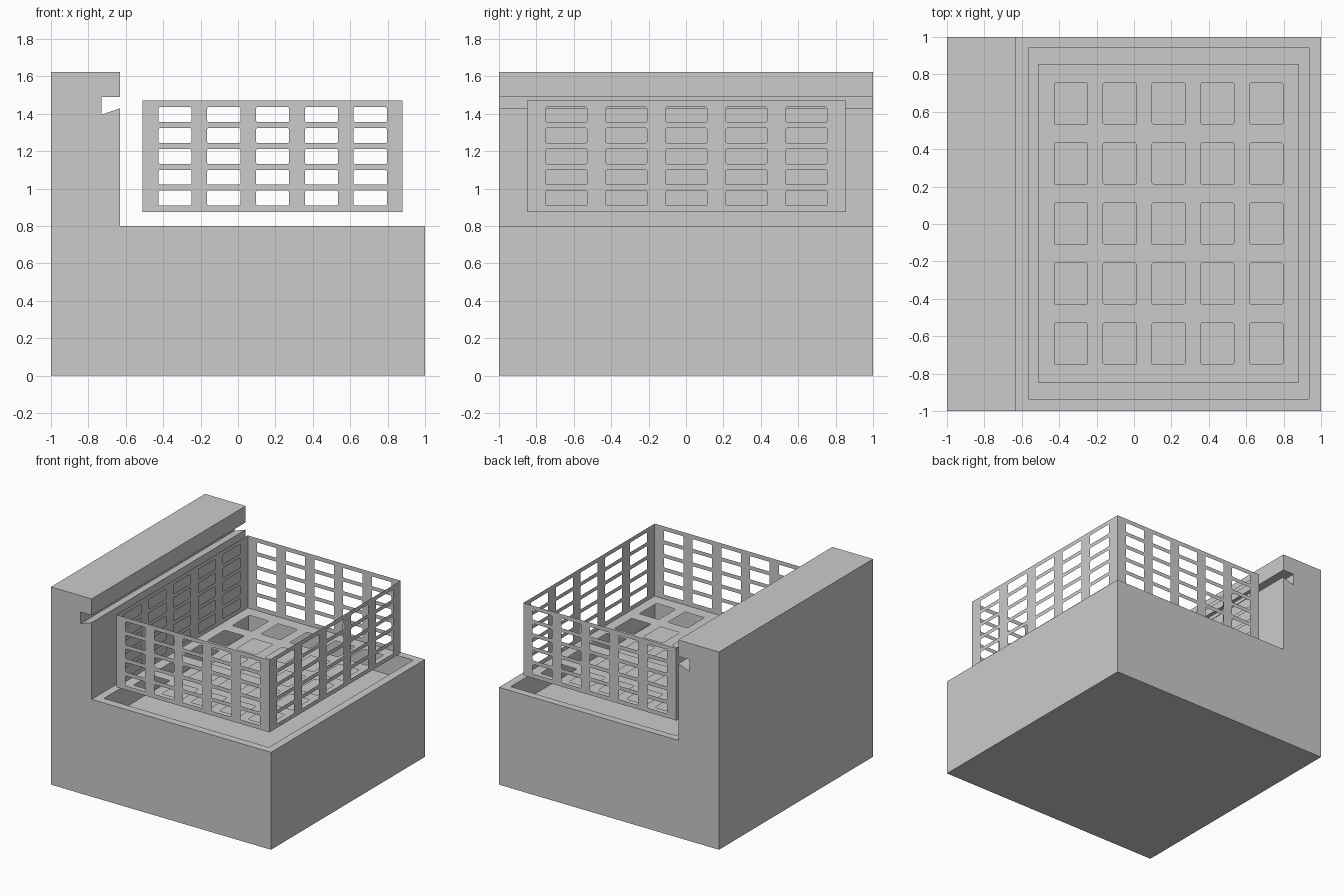
import bpy, bmesh
from mathutils import Vector

if "Cube" in bpy.data.objects:
    bpy.data.objects.remove(bpy.data.objects["Cube"])


def finish(name, bm, weld=True):
    if weld:
        bmesh.ops.remove_doubles(bm, verts=bm.verts, dist=1e-5)
    bmesh.ops.recalc_face_normals(bm, faces=bm.faces)
    me = bpy.data.meshes.new(name)
    bm.to_mesh(me)
    bm.free()
    ob = bpy.data.objects.new(name, me)
    bpy.context.collection.objects.link(ob)
    return ob


# Body: side profile with a hanging slot, extruded across the depth
profile = [(-1, 0), (1, 0), (1, 0.8), (-0.63, 0.8), (-0.63, 1.43), (-0.73, 1.395),
           (-0.73, 1.49), (-0.63, 1.49), (-0.63, 1.625), (-1, 1.625)]
bm = bmesh.new()
face = bm.faces.new([bm.verts.new((x, -1, z)) for x, z in profile])
ext = bmesh.ops.extrude_face_region(bm, geom=[face])
bmesh.ops.translate(bm, vec=(0, 2, 0),
                    verts=[v for v in ext["geom"] if isinstance(v, bmesh.types.BMVert)])
body = finish("fryer_body", bm)

# Recessed well in the worktop
WELL_DEPTH = 0.18
bm = bmesh.new()
bmesh.ops.create_cube(bm, size=1)
for v in bm.verts:
    v.co = Vector((0.185 + v.co.x * 1.5, 0.0025 + v.co.y * 1.875,
                   0.8 - WELL_DEPTH if v.co.z < 0 else 0.9))
cutter = finish("well_cutter", bm)
cutter.hide_render = True
cutter.hide_set(True)
mod = body.modifiers.new("well", "BOOLEAN")
mod.operation = "DIFFERENCE"
mod.solver = "EXACT"
mod.object = cutter

# Basket: five thin sheets, each perforated 5 x 5
N = 5
X = (-0.51, 0.88, 0.177, 0.261)      # low, high, hole size, hole pitch
Y = (-0.85, 0.855, 0.221, 0.321)
Z = (0.875, 1.47, 0.08, 0.1115)


def spans(axis):
    lo, hi, size, pitch = axis
    mid = (lo + hi) / 2
    edges = [lo] + [mid + (i - N / 2) * pitch for i in range(1, N)] + [hi]
    centres = [mid + (i - (N - 1) / 2) * pitch for i in range(N)]
    return [(edges[i], edges[i + 1], centres[i] - size / 2, centres[i] + size / 2)
            for i in range(N)]


def sheet(bm, u_axis, v_axis, place):
    r = 0.006                         # clipped hole corners
    for a0, a1, h0, h1 in spans(u_axis):
        for b0, b1, k0, k1 in spans(v_axis):
            outer = [(a0, b0), (a1, b0), (a1, b1), (a0, b1)]
            inner = [(h0, k0 + r), (h0 + r, k0), (h1 - r, k0), (h1, k0 + r),
                     (h1, k1 - r), (h1 - r, k1), (h0 + r, k1), (h0, k1 - r)]
            o = [bm.verts.new(place(*p)) for p in outer]
            n = [bm.verts.new(place(*p)) for p in inner]
            for i in range(4):
                j = (i + 1) % 4
                bm.faces.new((o[i], n[2 * i + 1], n[2 * i]))
                bm.faces.new((o[i], o[j], n[2 * j], n[2 * i + 1]))


bm = bmesh.new()
for y in Y[:2]:
    sheet(bm, X, Z, lambda u, v: (u, y, v))
for x in X[:2]:
    sheet(bm, Y, Z, lambda u, v: (x, u, v))
sheet(bm, X, Y, lambda u, v: (u, v, Z[0]))
bmesh.ops.remove_doubles(bm, verts=bm.verts, dist=1e-5)
# Merge flat neighbours so each sheet reads as one clean panel
bmesh.ops.recalc_face_normals(bm, faces=bm.faces)
finish("fry_basket", bm)
